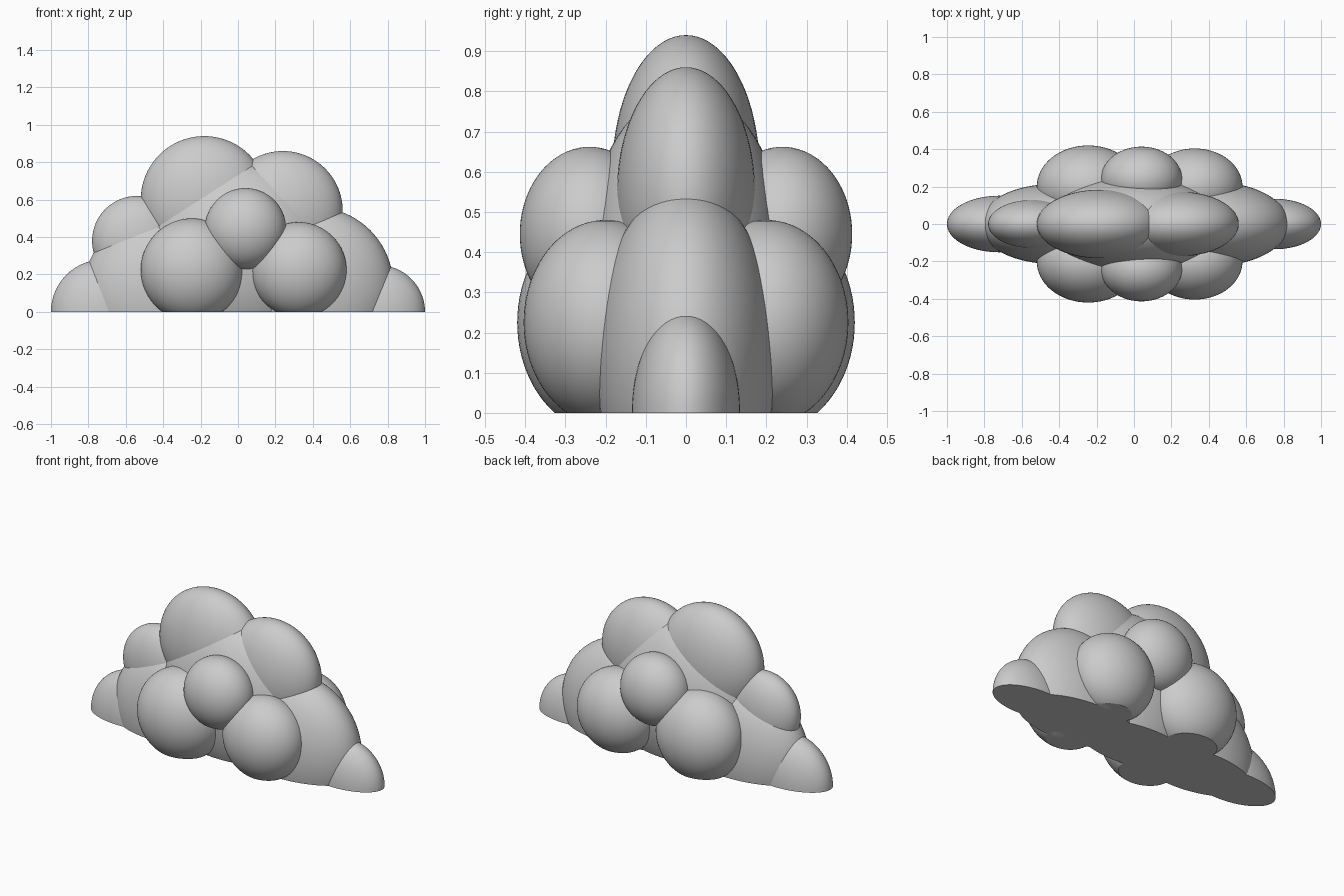
import bpy
import bmesh
import math
from mathutils import Matrix

cube = bpy.data.objects.get("Cube")
if cube:
    bpy.data.objects.remove(cube, do_unlink=True)

# One soft grey for the whole cloud
grey = bpy.data.materials.new("cloud_grey")
grey.use_nodes = True
colour = (0.6, 0.6, 0.6, 1)
grey.diffuse_color = colour
grey.node_tree.nodes["Principled BSDF"].inputs["Base Color"].default_value = colour


def puff(name, x, y, z, radius, depth):
    """Ellipsoid, round from the front, cut flat at the ground."""
    bm = bmesh.new()
    place = Matrix.Translation((x, y, z)) @ Matrix.Diagonal((radius, radius * depth, radius, 1))
    bmesh.ops.create_uvsphere(bm, u_segments=72, v_segments=40, radius=1, matrix=place)
    if z < radius:
        cut = bmesh.ops.bisect_plane(
            bm, geom=bm.verts[:] + bm.edges[:] + bm.faces[:],
            plane_co=(0, 0, 0), plane_no=(0, 0, -1), clear_outer=True)
        rim = [e for e in cut["geom_cut"] if isinstance(e, bmesh.types.BMEdge)]
        if rim:
            bmesh.ops.contextual_create(bm, geom=rim)
    bmesh.ops.recalc_face_normals(bm, faces=bm.faces[:])
    mesh = bpy.data.meshes.new(name)
    bm.to_mesh(mesh)
    bm.free()
    mesh.materials.append(grey)
    obj = bpy.data.objects.new(name, mesh)
    bpy.context.collection.objects.link(obj)
    return obj


# Flattened puffs along the middle: x, z, radius
core = {
    "body_centre": (0, 0.32, 0.485),
    "body_left": (0.41, 0.14, 0.42),
    "body_right": (-0.433, 0.112, 0.395),
    "end_left": (0.75, 0, 0.25),
    "end_right": (-0.72, 0, 0.28),
    "shoulder_right": (-0.54, 0.38, 0.24),
    "top_right": (-0.18, 0.6, 0.34),
    "top_left": (0.24, 0.54, 0.32),
}
parts = [puff(name, x, 0, z, r, 0.54) for name, (x, z, r) in core.items()]

# Rounder puffs mirrored on the front and back: x, y, z, radius
sides = {
    "side_right": (-0.245, 0.2, 0.225, 0.275),
    "side_left": (0.325, 0.2, 0.225, 0.255),
    "side_upper": (0.04, 0.24, 0.445, 0.217),
}
for name, (x, y, z, r) in sides.items():
    for label, sign in (("front", -1), ("back", 1)):
        parts.append(puff(f"{name}_{label}", x, sign * y, z, r, 0.8))

# Smooth domes with a crisp flat base
bpy.ops.object.select_all(action="DESELECT")
for obj in parts:
    obj.select_set(True)
bpy.context.view_layer.objects.active = parts[0]
bpy.ops.object.shade_smooth_by_angle(angle=math.radians(30))
